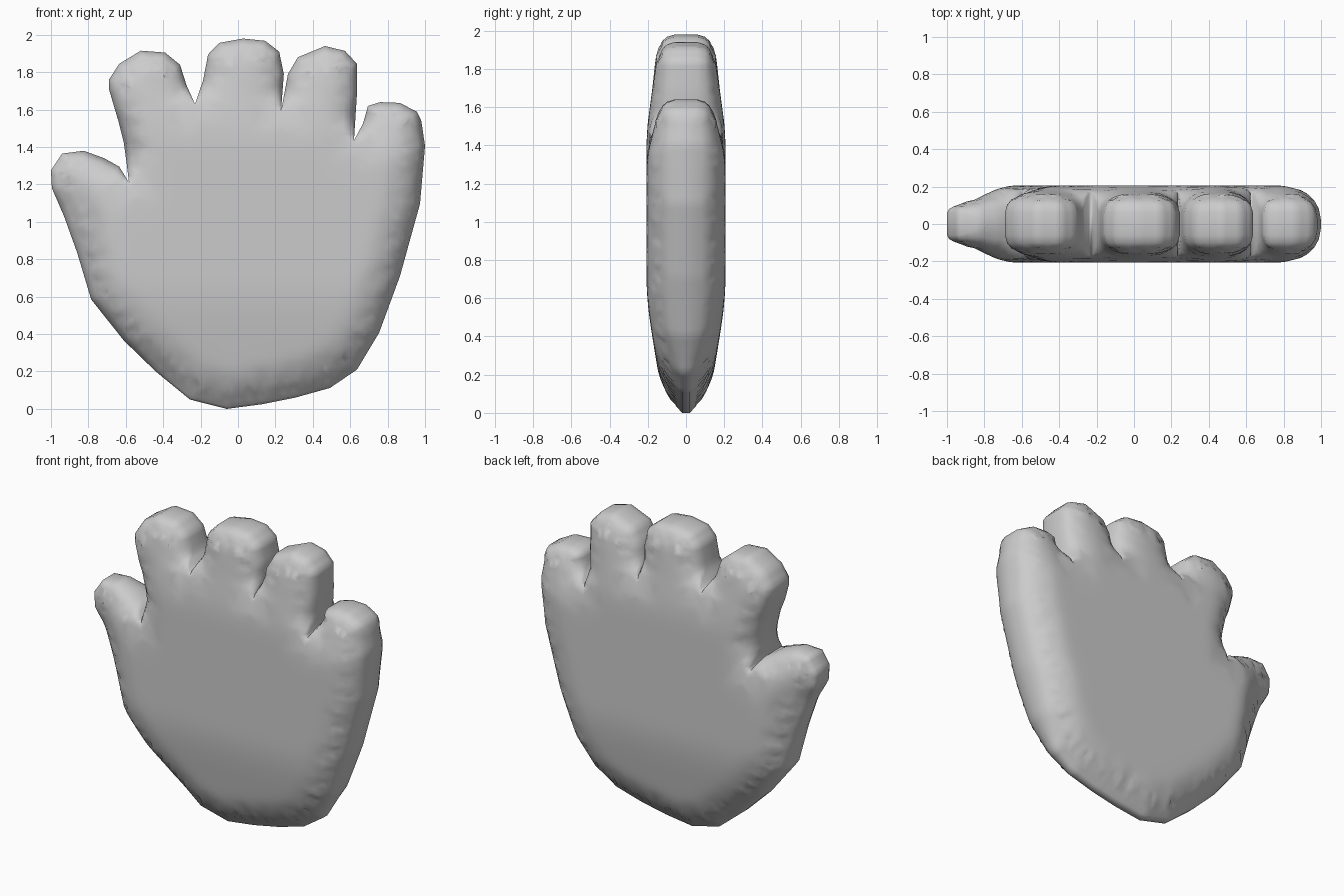
import bpy, bmesh, math
from mathutils import Vector
from mathutils.geometry import delaunay_2d_cdt, intersect_point_line

if "Cube" in bpy.data.objects:
    bpy.data.objects.remove(bpy.data.objects["Cube"])

# Front outline: palm base, thumb, four fingers, outer edge
OUTLINE = [(-.06, 0), (-.257, .05), (-.44, .2), (-.61, .365), (-.785, .585), (-.86, .835),
           (-.93, 1.03), (-.995, 1.18), (-1, 1.275), (-.94, 1.365), (-.825, 1.38),
           (-.715, 1.34), (-.635, 1.295), (-.583, 1.21), (-.595, 1.31), (-.61, 1.42),
           (-.64, 1.54), (-.69, 1.71), (-.69, 1.76), (-.635, 1.845), (-.52, 1.915),
           (-.39, 1.905), (-.31, 1.84), (-.275, 1.73), (-.23, 1.63), (-.187, 1.755),
           (-.16, 1.895), (-.1, 1.957), (.027, 1.98), (.145, 1.968), (.22, 1.91),
           (.245, 1.79), (.23, 1.59), (.267, 1.79), (.32, 1.88), (.465, 1.94),
           (.572, 1.914), (.636, 1.845), (.636, 1.685), (.62, 1.435), (.668, 1.525),
           (.695, 1.62), (.76, 1.64), (.866, 1.636), (.957, 1.588), (.98, 1.54),
           (1, 1.406), (.973, 1.096), (.866, .71), (.754, .406), (.636, .21),
           (.492, .112), (.305, .06), (.13, .025)]
PTS = [Vector(p) for p in OUTLINE]
NOTCHES = [PTS[i] for i in (13, 24, 32, 39)]
SEGS = list(zip(PTS, PTS[1:] + PTS[:1]))


def ramp(v, a, b, lo, hi):
    t = min(1, max(0, (v - a) / (b - a)))
    return lo + (hi - lo) * t * t * (3 - 2 * t)


def nearest(p):
    """Distance to the outline and the closest point on it."""
    best, near = 9, None
    for a, b in SEGS:
        q, t = intersect_point_line(p, a, b)
        q = a.lerp(b, min(1, max(0, t))).to_2d()
        d = (p - q).length
        if d < best:
            best, near = d, q
    return best, near


def half_depth(p):
    """Half thickness: rounded rim, blunt tips, full webs between the fingers."""
    d, q = nearest(p)
    gap = min((q - n).length for n in NOTCHES)
    rim = ramp(q.y, .3, .6, .004, .015)
    rim = max(rim, ramp(q.y, 1.45, 1.62, 0, .06), ramp(q.x, -.95, -.75, .06, 0)
              * ramp(q.y, 1.0, 1.2, 0, 1))
    rim = max(rim, ramp(gap, 0, .18, .175, .02))
    z = p.y + ramp(p.x, .6, .75, 0, .25) * ramp(p.y, 1.2, 1.5, 0, 1)
    full = min(ramp(p.y, 0, .7, .13, .207), ramp(z, 1.4, 1.85, .207, .165))
    full = min(full, ramp(p.x, -.95, -.65, .12, .207))
    t = min(1, d / ramp(p.y, 1.1, 1.5, .22, .16))
    curve = math.sqrt(1 - (1 - t) ** 2)
    s = min(1, d / .17)
    wedge = s * (1.5 - .5 * s)
    w = ramp(p.y, .1, .45, 0, 1)
    return rim + max(0, full - rim) * (wedge * (1 - w) + curve * w)


# Outline loop, inset rings that follow it, and an even grid in the middle
loop, points = [], []
for a, b in SEGS:
    n = max(1, math.ceil((b - a).length / .035))
    loop += [a.lerp(b, i / n) for i in range(n)]
count = len(loop)
for inset in (.012, .035, .065, .1):
    for i, p in enumerate(loop):
        along = (loop[(i + 1) % count] - loop[i - 1]).normalized()
        q = p + Vector((along.y, -along.x)) * inset
        if nearest(q)[0] > inset * .85:
            points.append(q)
step = .035
for i in range(60):
    for j in range(58):
        p = Vector((-1 + step * (i + .5 * (j % 2)), step * j))
        if nearest(p)[0] > .12:
            points.append(p)
edges = [(i, (i + 1) % count) for i in range(count)]
flat, _, tris, *_ = delaunay_2d_cdt(loop + points, edges, [], 1, 1e-5)

# Inflate to the front and back and close the rim
bm = bmesh.new()
front, back = {}, {}
for i in sorted({i for t in tris for i in t}):
    x, z = flat[i]
    h = half_depth(Vector((x, z)))
    front[i] = bm.verts.new((x, -h, z))
    back[i] = bm.verts.new((x, h, z))
use = {}
for t in tris:
    bm.faces.new([front[i] for i in t])
    bm.faces.new([back[i] for i in reversed(t)])
    for a, b in zip(t, list(t[1:]) + [t[0]]):
        key = (min(a, b), max(a, b))
        use[key] = use.get(key, 0) + 1
rim_edges = [k for k, n in use.items() if n == 1]
for a, b in rim_edges:
    bm.faces.new((front[a], front[b], back[b], back[a]))
rim_ids = {i for k in rim_edges for i in k}
inner = [v for side in (front, back) for i, v in side.items()
         if i not in rim_ids and nearest(Vector((v.co.x, v.co.z)))[0] > .05]
for _ in range(5):
    bmesh.ops.smooth_vert(bm, verts=inner, factor=.5, use_axis_x=False,
                          use_axis_y=True, use_axis_z=False)
bmesh.ops.recalc_face_normals(bm, faces=bm.faces)

mesh = bpy.data.meshes.new("hand")
bm.to_mesh(mesh)
bm.free()
hand = bpy.data.objects.new("hand", mesh)
bpy.context.collection.objects.link(hand)
bpy.context.view_layer.objects.active = hand
hand.select_set(True)
bpy.ops.object.shade_smooth_by_angle(angle=math.radians(80))
